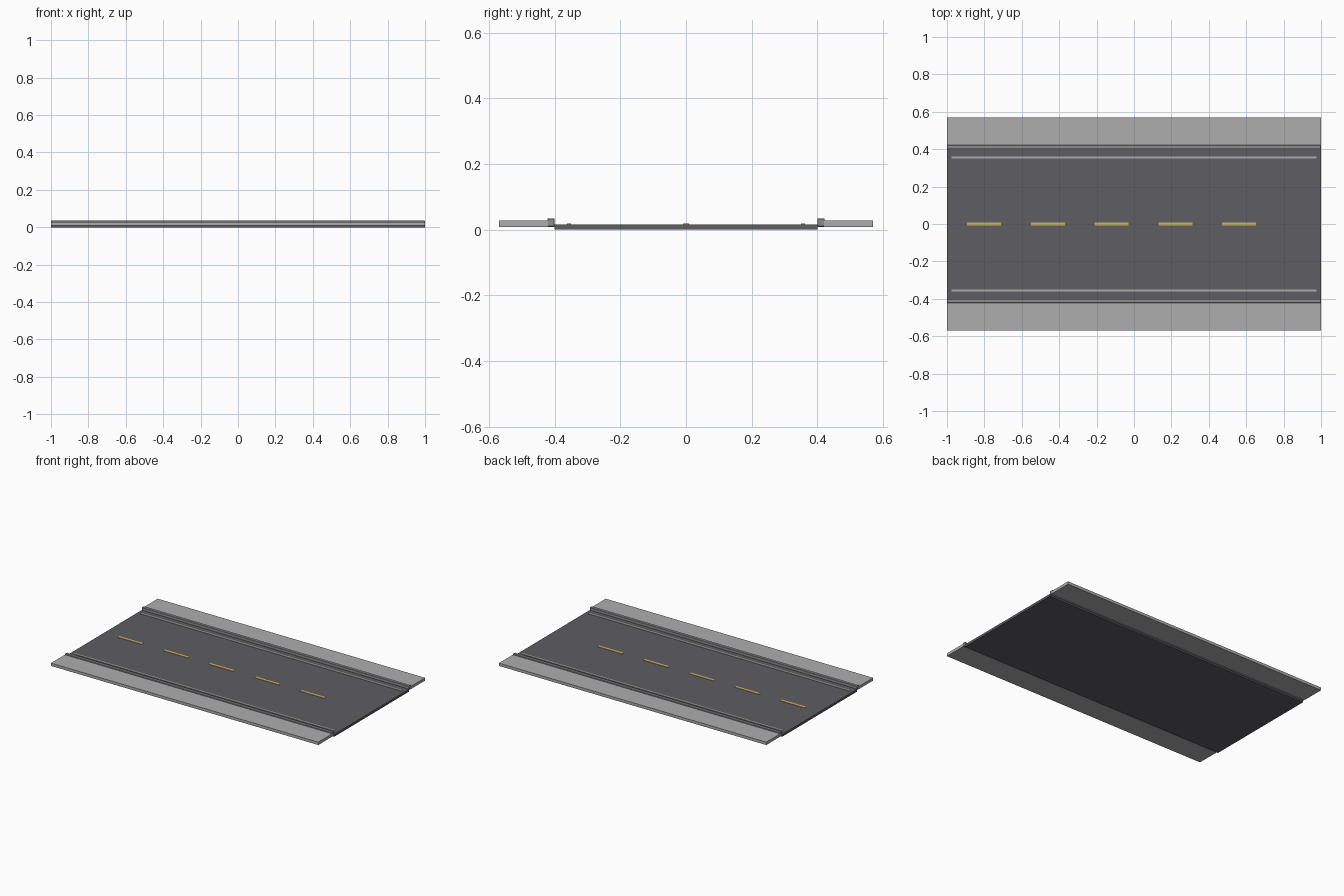
import bpy

if "Cube" in bpy.data.objects:
    bpy.data.objects.remove(bpy.data.objects["Cube"])


def material(name, color):
    m = bpy.data.materials.new(name)
    m.diffuse_color = (*color, 1)
    m.use_nodes = True
    m.node_tree.nodes["Principled BSDF"].inputs["Base Color"].default_value = m.diffuse_color
    return m


asphalt = material("asphalt", (0.11, 0.11, 0.125))
yellow = material("yellow_paint", (0.62, 0.48, 0.12))
curb_grey = material("curb_grey", (0.27, 0.27, 0.27))
pale_grey = material("pale_grey", (0.42, 0.42, 0.42))


def box(name, x, y, z, mat, bevel=0):
    """Box spanning the given (low, high) ranges."""
    spans = (x, y, z)
    bpy.ops.mesh.primitive_cube_add(size=1, location=[(a + b) / 2 for a, b in spans])
    o = bpy.context.object
    o.name = name
    o.scale = [abs(b - a) for a, b in spans]
    bpy.ops.object.transform_apply(location=False, rotation=False, scale=True)
    o.data.materials.append(mat)
    if bevel:
        b = o.modifiers.new("soft_edges", "BEVEL")
        b.width = bevel
        b.segments = 1
    return o


# Road slab
box("road_surface", (-1, 1), (-0.4, 0.4), (0, 0.016), asphalt)

# Sidewalks, curbs and edge lines on both sides
for side, s in (("front", -1), ("back", 1)):
    box(side + "_sidewalk", (-1, 1), (s * 0.42, s * 0.57), (0.009, 0.028), pale_grey)
    box(side + "_curb", (-1, 1), (s * 0.4, s * 0.422), (0.009, 0.035), curb_grey, 0.002)
    box(side + "_edge_line", (-0.975, 0.975), (s * 0.35, s * 0.362),
        (0.012, 0.0185), pale_grey)

# Dashed centre line
for i in range(5):
    x = -0.893 + i * 0.341
    box(f"centre_dash_{i + 1}", (x, x + 0.182), (-0.009, 0.009), (0.012, 0.0185), yellow)
